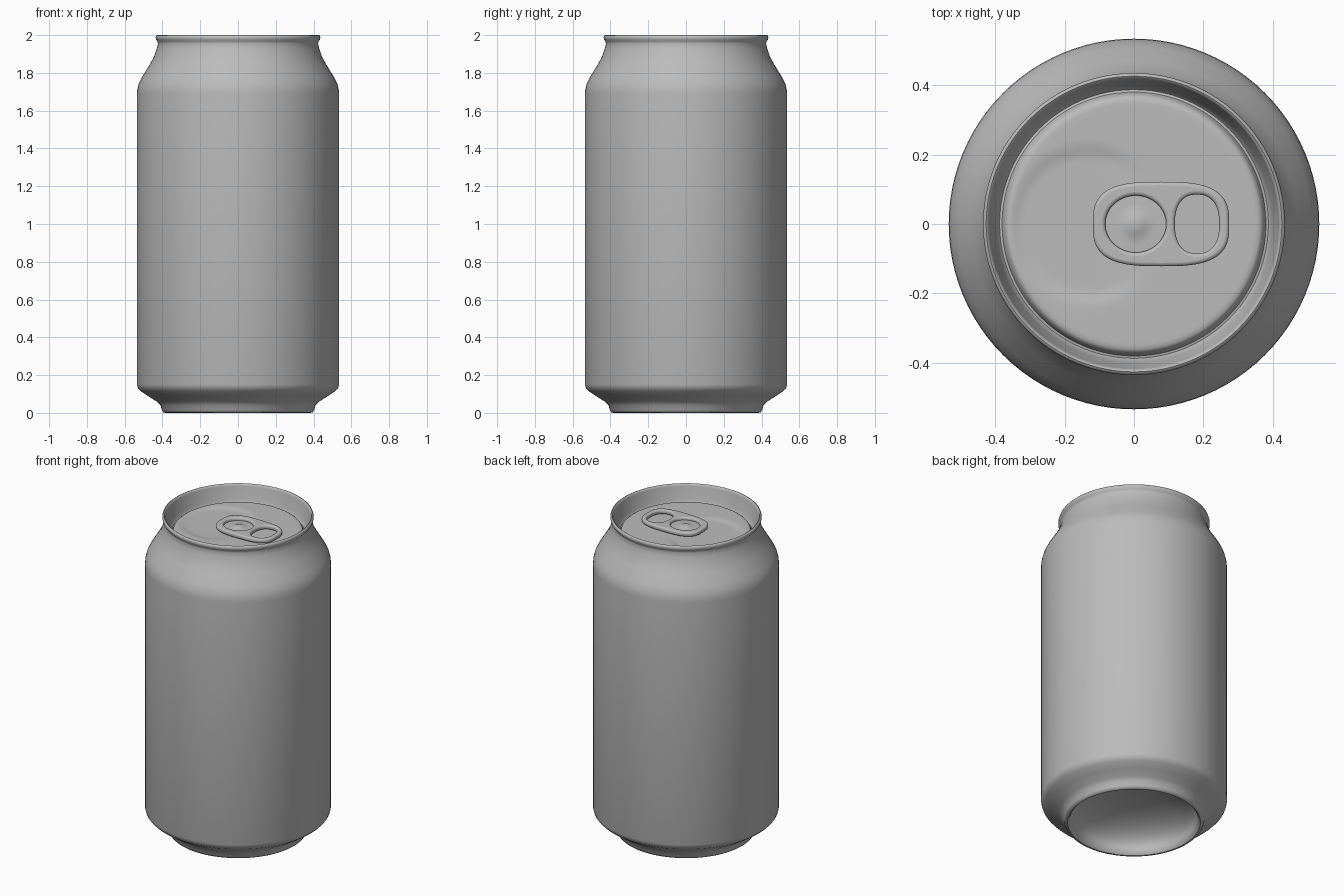
import bpy, bmesh, math
from mathutils import Vector

cube = bpy.data.objects.get("Cube")
if cube:
    bpy.data.objects.remove(cube, do_unlink=True)

SEGMENTS = 96

# One bare metal colour
metal = bpy.data.materials.new("grey metal")
metal.use_nodes = True
GREY = (0.5, 0.5, 0.5, 1)
metal.diffuse_color = GREY
metal.node_tree.nodes["Principled BSDF"].inputs["Base Color"].default_value = GREY


def finish(name, mesh, angle=50):
    obj = bpy.data.objects.new(name, mesh)
    bpy.context.collection.objects.link(obj)
    mesh.materials.clear()
    mesh.materials.append(metal)
    bpy.ops.object.select_all(action="DESELECT")
    bpy.context.view_layer.objects.active = obj
    obj.select_set(True)
    bpy.ops.object.shade_smooth_by_angle(angle=math.radians(angle))
    return obj


def lathe(name, profile, shape=None):
    """Spin (radius, z) points about z, listed so that faces point outward."""
    bm = bmesh.new()
    verts = [bm.verts.new((r, 0, z)) for r, z in profile]
    edges = [bm.edges.new(pair) for pair in zip(verts, verts[1:])]
    bmesh.ops.spin(bm, geom=verts + edges, cent=(0, 0, 0), axis=(0, 0, 1),
                   angle=math.tau, steps=SEGMENTS)
    bmesh.ops.remove_doubles(bm, verts=bm.verts, dist=0.0004)
    if shape:
        for v in bm.verts:
            v.co.z += shape(v.co)
    bm.normal_update()
    for f in bm.faces:
        f.smooth = True
    mesh = bpy.data.meshes.new(name)
    bmesh.ops.recalc_face_normals(bm, faces=bm.faces)
    bm.to_mesh(mesh)
    bm.free()
    return finish(name, mesh)


def smoothstep(a, b, t):
    t = min(max((t - a) / (b - a), 0), 1)
    return t * t * (3 - 2 * t)


def pour_panel(co):
    """Shallow pressed panel that fades out towards the tab."""
    d = (Vector((co.x, co.y)) - Vector((-0.13, 0))).length
    return -0.008 * (1 - smoothstep(0.19, 0.24, d)) * (1 - smoothstep(-0.1, 0.08, co.x))


# Can shell: domed base, foot, wall, shoulder, rim, countersink and lid panel
dome_steps = 12
dome = [(0.365 * math.sin(a), 0.03 + 0.15 * math.cos(a))
        for a in (math.pi / 2 * i / dome_steps for i in range(dome_steps + 1))]
foot = [(0.372, 0.01), (0.382, 0), (0.395, 0.002), (0.403, 0.015), (0.41, 0.04),
        (0.43, 0.06), (0.475, 0.088), (0.515, 0.115), (0.53, 0.132), (0.535, 0.15)]
shoulder = [(0.535, 1.69), (0.533, 1.715), (0.525, 1.745), (0.51, 1.775),
            (0.47, 1.84), (0.445, 1.885), (0.43, 1.93), (0.424, 1.955)]
rim = [(0.427, 1.967), (0.434, 1.975), (0.436, 1.987), (0.433, 1.997),
       (0.427, 2), (0.421, 1.996), (0.418, 1.985)]
sink = [(0.41, 1.94), (0.4, 1.91), (0.394, 1.885), (0.388, 1.878), (0.381, 1.88),
        (0.376, 1.892), (0.371, 1.905), (0.362, 1.911)]
panel = [(0.35 * (1 - i / 28), 1.912) for i in range(29)]
lathe("can_shell", dome + foot + shoulder + rim + sink + panel,
      lambda co: pour_panel(co) if co.z > 1.9 and co.xy.length < 0.355 else 0)


def capsule(cx, hx, hy, power, n=64):
    """Rounded outline; a higher power is squarer."""
    pts = []
    for i in range(n):
        c, s = math.cos(math.tau * i / n), math.sin(math.tau * i / n)
        pts.append((cx + hx * math.copysign(abs(c) ** (2 / power), c),
                    hy * math.copysign(abs(s) ** (2 / power), s)))
    return pts


def plate(name, outlines, z, half, bevel):
    """Flat filled plate with rounded edges; later outlines become holes."""
    curve = bpy.data.curves.new(name + "_outline", "CURVE")
    curve.dimensions = "2D"
    curve.fill_mode = "BOTH"
    curve.extrude = half
    curve.bevel_depth = bevel
    curve.bevel_resolution = 2
    curve.offset = -bevel
    for pts in outlines:
        spline = curve.splines.new("POLY")
        spline.points.add(len(pts) - 1)
        for p, (x, y) in zip(spline.points, pts):
            p.co = (x, y, 0, 1)
        spline.use_cyclic_u = True
    helper = bpy.data.objects.new(name + "_outline", curve)
    bpy.context.collection.objects.link(helper)
    bpy.context.view_layer.update()
    deps = bpy.context.evaluated_depsgraph_get()
    mesh = bpy.data.meshes.new_from_object(helper.evaluated_get(deps))
    bpy.data.objects.remove(helper, do_unlink=True)
    obj = finish(name, mesh, 40)
    obj.location.z = z
    return obj


# Pull tab with finger hole and rivet recess
rivet_hole = capsule(0.005, 0.088, 0.082, 2)
plate("pull_tab", [capsule(0.078, 0.197, 0.122, 3),
                   rivet_hole, capsule(0.182, 0.064, 0.085, 2.4)], 1.928, 0.004, 0.01)

# Recess floor rising to a small rivet
lathe("tab_rivet", [(0.1, 1.922), (0.085, 1.924), (0.06, 1.923), (0.035, 1.926),
                    (0.022, 1.932), (0.01, 1.934), (0, 1.934)]).location.x = 0.005
